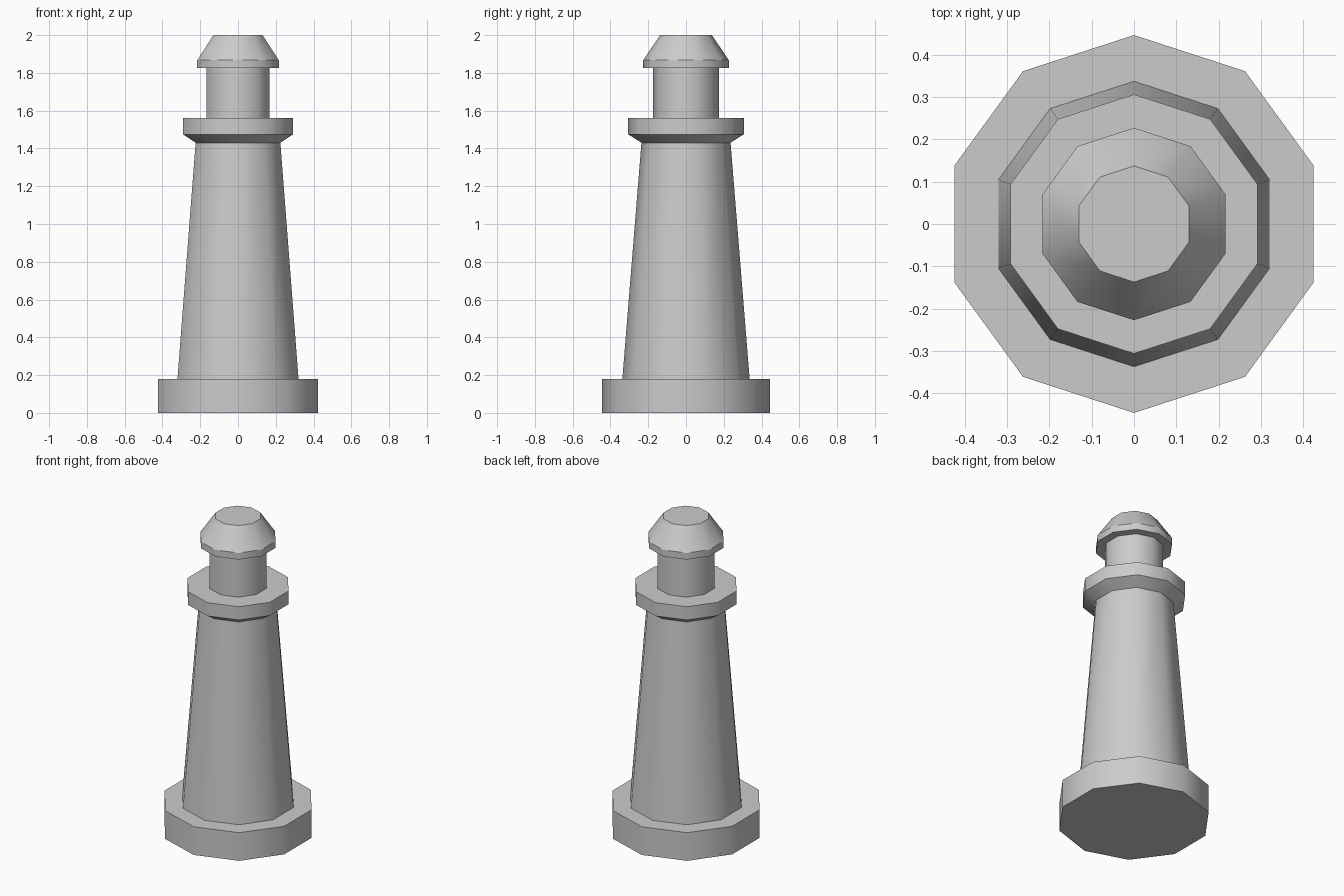
import bpy, bmesh
from math import cos, sin, pi

if "Cube" in bpy.data.objects:
    bpy.data.objects.remove(bpy.data.objects["Cube"])

SIDES = 10


def turned_part(name, profile):
    """Closed ten-sided solid from (radius, z) rings; smooth around, crisp at each ring."""
    bm = bmesh.new()
    rings = []
    for r, z in profile:
        angles = [pi / 2 + 2 * pi * i / SIDES for i in range(SIDES)]
        rings.append([bm.verts.new((r * cos(a), r * sin(a), z)) for a in angles])
    for low, high in zip(rings, rings[1:]):
        for i in range(SIDES):
            j = (i + 1) % SIDES
            bm.faces.new((low[i], low[j], high[j], high[i])).smooth = True
    bm.faces.new(rings[0][::-1])
    bm.faces.new(rings[-1])
    # Ring edges stay sharp
    for ring in rings:
        for i in range(SIDES):
            bm.edges.get((ring[i], ring[(i + 1) % SIDES])).smooth = False
    mesh = bpy.data.meshes.new(name)
    bm.to_mesh(mesh)
    bm.free()
    obj = bpy.data.objects.new(name, mesh)
    bpy.context.collection.objects.link(obj)
    return obj


# Plinth at the ground
turned_part("base", [(0.446, 0), (0.446, 0.18)])
# Tapering shaft
turned_part("tower", [(0.337, 0.18), (0.236, 1.43)])
# Walkway with flared underside
turned_part("gallery", [(0.236, 1.43), (0.306, 1.475), (0.306, 1.56)])
# Lantern room
turned_part("lantern_room", [(0.174, 1.56), (0.174, 1.825)])
# Roof with a short rim and sloping top
turned_part("roof", [(0.227, 1.825), (0.227, 1.867), (0.137, 2.0)])
